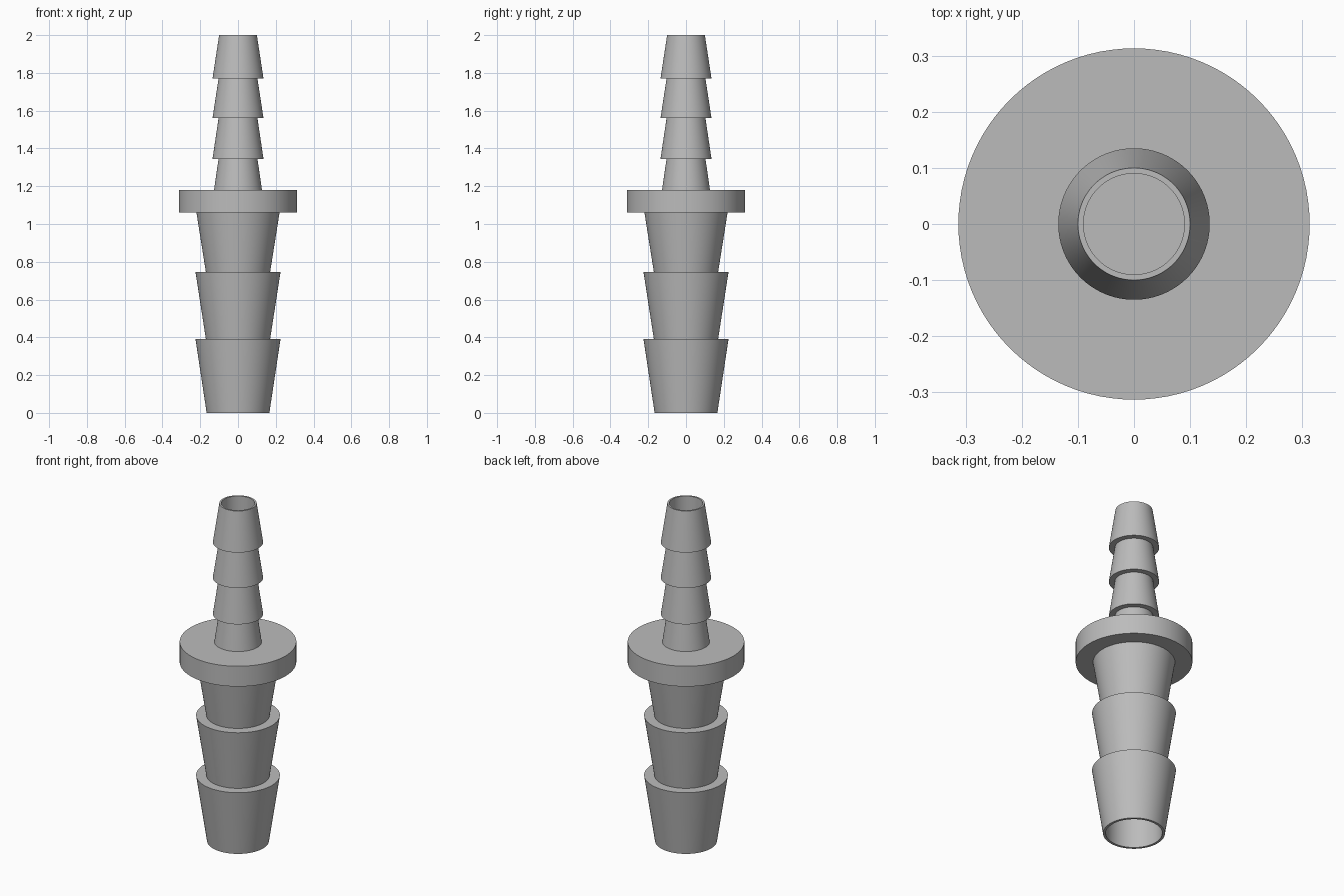
import bpy
import bmesh
import math

cube = bpy.data.objects.get("Cube")
if cube:
    bpy.data.objects.remove(cube, do_unlink=True)

# Plain grey plastic
GREY = (0.50, 0.50, 0.50, 1.0)
plastic = bpy.data.materials.new("grey_plastic")
plastic.use_nodes = True
plastic.diffuse_color = GREY
plastic.node_tree.nodes["Principled BSDF"].inputs["Base Color"].default_value = GREY


def revolve(name, profile, segments=96):
    """Spin a profile of (radius, height) points around the z axis."""
    bm = bmesh.new()
    verts = [bm.verts.new((r, 0, z)) for r, z in profile]
    edges = [bm.edges.new(pair) for pair in zip(verts, verts[1:])]
    bmesh.ops.spin(bm, geom=verts + edges, cent=(0, 0, 0), axis=(0, 0, 1),
                   angle=math.tau, steps=segments, use_duplicate=False)
    bmesh.ops.remove_doubles(bm, verts=bm.verts, dist=1e-5)
    bmesh.ops.recalc_face_normals(bm, faces=bm.faces)
    mesh = bpy.data.meshes.new(name)
    bm.to_mesh(mesh)
    bm.free()
    mesh.materials.append(plastic)
    obj = bpy.data.objects.new(name, mesh)
    bpy.context.collection.objects.link(obj)
    bpy.ops.object.select_all(action="DESELECT")
    obj.select_set(True)
    bpy.context.view_layer.objects.active = obj
    bpy.ops.object.shade_smooth_by_angle(angle=math.radians(30))
    return obj


FLANGE_BOTTOM, FLANGE_TOP, FLANGE_RADIUS = 1.06, 1.18, 0.313

# Lower bore: blind hole opening at the bottom end
profile = [(0, FLANGE_BOTTOM), (0.152, FLANGE_BOTTOM), (0.152, 0)]

# Large hose barbs, widening upwards
profile.append((0.166, 0))
for ridge in (0.39, 0.745):
    profile += [(0.225, ridge), (0.17, ridge)]
profile.append((0.22, FLANGE_BOTTOM))

# Flange in the middle
profile += [(FLANGE_RADIUS, FLANGE_BOTTOM), (FLANGE_RADIUS, FLANGE_TOP)]

# Small hose barbs, narrowing upwards
profile.append((0.127, FLANGE_TOP))
for ridge in (1.345, 1.56, 1.77):
    profile += [(0.103, ridge), (0.135, ridge)]
profile.append((0.10, 2.0))

# Upper bore: blind hole opening at the top end
profile += [(0.09, 2.0), (0.09, FLANGE_TOP), (0, FLANGE_TOP)]

revolve("barbed_hose_connector", profile)
